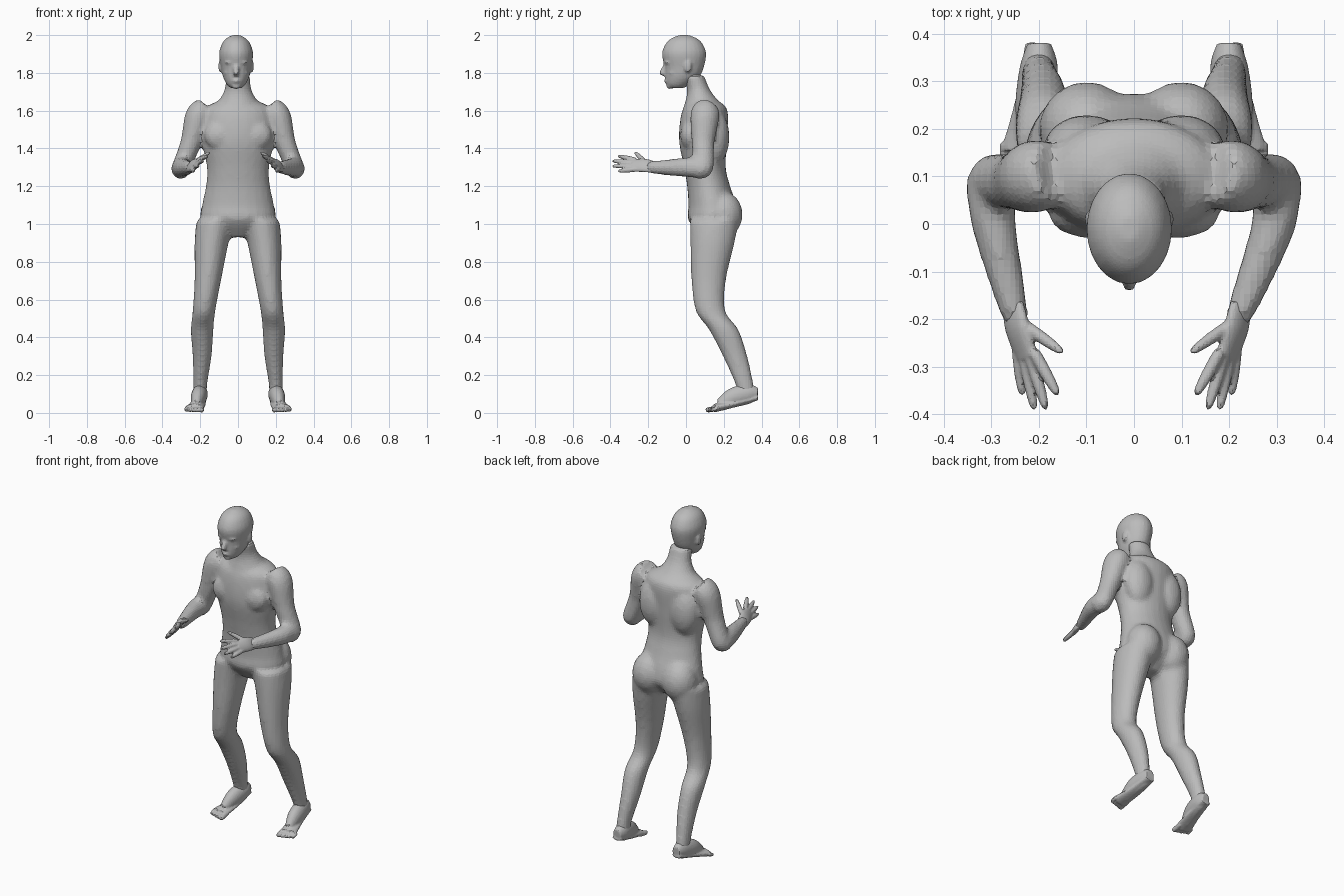
import bpy, bmesh
from math import sin, cos, pi
from mathutils import Vector, Matrix

cube = bpy.data.objects.get("Cube")
if cube:
    bpy.data.objects.remove(cube, do_unlink=True)

GREY = (.5, .5, .5, 1)
skin = bpy.data.materials.new("matte grey")
skin.use_nodes = True
skin.diffuse_color = GREY
skin.node_tree.nodes["Principled BSDF"].inputs["Base Color"].default_value = GREY

ACROSS, UPWARD = Vector((1, 0, 0)), Vector((0, 0, 1))
SIDES = {"left": 1, "right": -1}
DRIFT = -.015


def smooth_path(rings, steps=5):
    """Resample rings of (x, y, z, radius) along a smooth curve."""
    points = [Vector(ring) for ring in rings]
    last = len(points) - 1
    path = []
    for i in range(last):
        start, end = points[i], points[i + 1]
        leave = (end - points[max(i - 1, 0)]) / 2
        arrive = (points[min(i + 2, last)] - start) / 2
        for step in range(steps):
            t = step / steps
            ease = t * t * (3 - 2 * t)
            path.append(start.lerp(end, ease) + leave * t * (1 - t) ** 2 - arrive * t * t * (1 - t))
    return path + [points[last]]


def loft(bm, rings, stretch, hint=ACROSS, level=False, sides=24):
    """Skin elliptical rings: radius along the hint, radius * stretch across it."""
    path = smooth_path(rings)
    last = len(path) - 1
    loops = []
    for i, point in enumerate(path):
        along = (path[min(i + 1, last)] - path[max(i - 1, 0)]).xyz.normalized()
        if level:
            along = UPWARD
        major = (hint - along * hint.dot(along)).normalized() * point.w
        minor = along.cross(major) * stretch
        angles = [2 * pi * k / sides for k in range(sides)]
        loops.append([bm.verts.new(point.xyz + major * cos(a) + minor * sin(a)) for a in angles])
    for low, high in zip(loops, loops[1:]):
        for k in range(sides):
            bm.faces.new((low[k - 1], low[k], high[k], high[k - 1]))
    bm.faces.new(loops[0][::-1])
    bm.faces.new(loops[-1])


def blob(bm, centre, size):
    """Add an ellipsoid mass."""
    place = Matrix.Translation(centre) @ Matrix.Diagonal((*size, 1))
    bmesh.ops.create_uvsphere(bm, u_segments=20, v_segments=12, radius=1, matrix=place)


def blob_pair(bm, centre, size):
    """Add an ellipsoid mass on both sides of the body."""
    x, y, z = centre
    for side in SIDES.values():
        blob(bm, (side * x, y, z), size)


def flip(rings, side):
    """Mirror rings across the middle plane for the right side."""
    return [(side * x, *rest) for x, *rest in rings]


def digit(bm, base, tip, side):
    """Add a finger or thumb with a rounded tip."""
    row = [(*base.lerp(tip, t), .013 * (1 - .7 * t ** 8)) for t in (0, .5, .9, 1)]
    loft(bm, flip(row, side), stretch=1, hint=UPWARD, sides=12)


def finish(name, bm, voxel, rounds):
    """Fuse the overlapping pieces of a part into one faceted skin."""
    bmesh.ops.recalc_face_normals(bm, faces=bm.faces)
    mesh = bpy.data.meshes.new(name)
    bm.to_mesh(mesh)
    bm.free()
    mesh.materials.append(skin)
    part = bpy.data.objects.new(name, mesh)
    bpy.context.collection.objects.link(part)
    fuse = part.modifiers.new("fuse", 'REMESH')
    fuse.mode = 'VOXEL'
    fuse.voxel_size = voxel
    soften = part.modifiers.new("soften", 'SMOOTH')
    soften.factor = .5
    soften.iterations = rounds
    return part


# Torso and forward-leaning neck
TORSO = [(.13, .93, .07), (.14, 1.02, .19), (.14, 1.1, .19), (.12, 1.2, .17),
         (.1, 1.3, .165), (.09, 1.45, .19), (.1, 1.6, .18), (.1, 1.65, .11)]
NECK = [(.1, 1.6, .14), (.07, 1.7, .075), (.04, 1.79, .065)]
body = bmesh.new()
loft(body, [(0, *ring) for ring in TORSO], stretch=.67, level=True)
loft(body, [(0, *ring) for ring in NECK], stretch=.85, level=True)

# Chest, shoulder blade and buttock masses
blob_pair(body, (.09, .02, 1.47), (.09, .05, .08))
blob_pair(body, (.1, .16, 1.46), (.09, .07, .14))
blob_pair(body, (.1, .2, 1.05), (.1, .1, .12))

# Bent legs and arms
LEG = [(.12, .15, 1.02, .1), (.14, .14, .9, .09), (.16, .12, .7, .07), (.18, .13, .54, .06),
       (.19, .2, .44, .06), (.19, .26, .3, .05), (.2, .31, .15, .037), (.2, .32, .09, .037)]
ARM = [(.17, .11, 1.61, .06), (.21, .1, 1.57, .07), (.25, .09, 1.43, .055), (.3, .09, 1.3, .05),
       (.3, .05, 1.3, .05), (.29, -.02, 1.3, .045), (.24, -.18, 1.3, .03), (.23, -.21, 1.31, .02)]
for side in SIDES.values():
    loft(body, flip(LEG, side), stretch=1.3, level=True)
    # Both forearms drift slightly toward the same side
    drifted = [(x + DRIFT * max(0, -y / .2), y, *rest) for x, y, *rest in flip(ARM, side)]
    loft(body, drifted, stretch=1.1)
finish("body", body, voxel=.014, rounds=4)

# Head with nose, lips, chin, brows, cheeks and ears
SKULL = [(-.04, 1.72, .03), (-.03, 1.74, .05), (-.01, 1.78, .07), (0, 1.83, .08),
         (0, 1.9, .09), (0, 1.95, .077), (0, 1.98, .055), (0, 2, .02)]
NOSE = [(-.09, 1.86, .01), (-.115, 1.8, .016), (-.1, 1.785, .015)]
head = bmesh.new()
loft(head, [(0, *ring) for ring in SKULL], stretch=1.3, level=True)
loft(head, [(0, *ring) for ring in NOSE], stretch=1, level=True)
blob(head, (0, -.09, 1.757), (.024, .016, .012))
blob(head, (0, -.075, 1.73), (.025, .02, .016))
blob_pair(head, (.03, -.08, 1.856), (.03, .025, .01))
blob_pair(head, (.045, -.05, 1.8), (.02, .03, .015))
blob_pair(head, (.084, .02, 1.835), (.01, .02, .034))
finish("head", head, voxel=.008, rounds=3).location = (-.01, -.01, 0)

# Spread hands, and feet with lifted heels
PALM = [(.24, -.17, 1.3, .034), (.23, -.22, 1.31, .04), (.21, -.28, 1.31, .037)]
INSTEP = [(.2, .38, .1, .025), (.2, .33, .1, .04), (.21, .25, .08, .04), (.22, .18, .04, .025)]
SOLE = [(.2, .38, .08, .03), (.21, .26, .05, .04), (.23, .15, .025, .05)]
first_knuckle, last_knuckle = Vector((.195, -.27, 1.34)), Vector((.23, -.26, 1.29))
first_tip, last_tip = Vector((.145, -.36, 1.36)), Vector((.22, -.36, 1.28))
for label, side in SIDES.items():
    hand = bmesh.new()
    loft(hand, flip(PALM, side), stretch=.45, hint=Vector((-.5 * side, 0, .8)))
    for i in range(4):
        t = i / 3
        reach = Vector((0, -.035 * sin(pi * t), 0))
        digit(hand, first_knuckle.lerp(last_knuckle, t), first_tip.lerp(last_tip, t) + reach, side)
    digit(hand, Vector((.22, -.21, 1.32)), Vector((.135, -.27, 1.38)), side)
    finish(label + "_hand", hand, voxel=.005, rounds=2).location.x = DRIFT

    foot = bmesh.new()
    loft(foot, flip(INSTEP, side), stretch=1.3)
    loft(foot, flip(SOLE, side), stretch=.45)
    for i in range(5):
        x, end, radius = .193 + .02 * i, .105 + .006 * i, .014 - .001 * i
        toe = [(x, .17, .025, radius), (x, end + .01, .015, radius), (x, end, .012, radius / 2)]
        loft(foot, flip(toe, side), stretch=1, sides=12)
    finish(label + "_foot", foot, voxel=.006, rounds=2)
